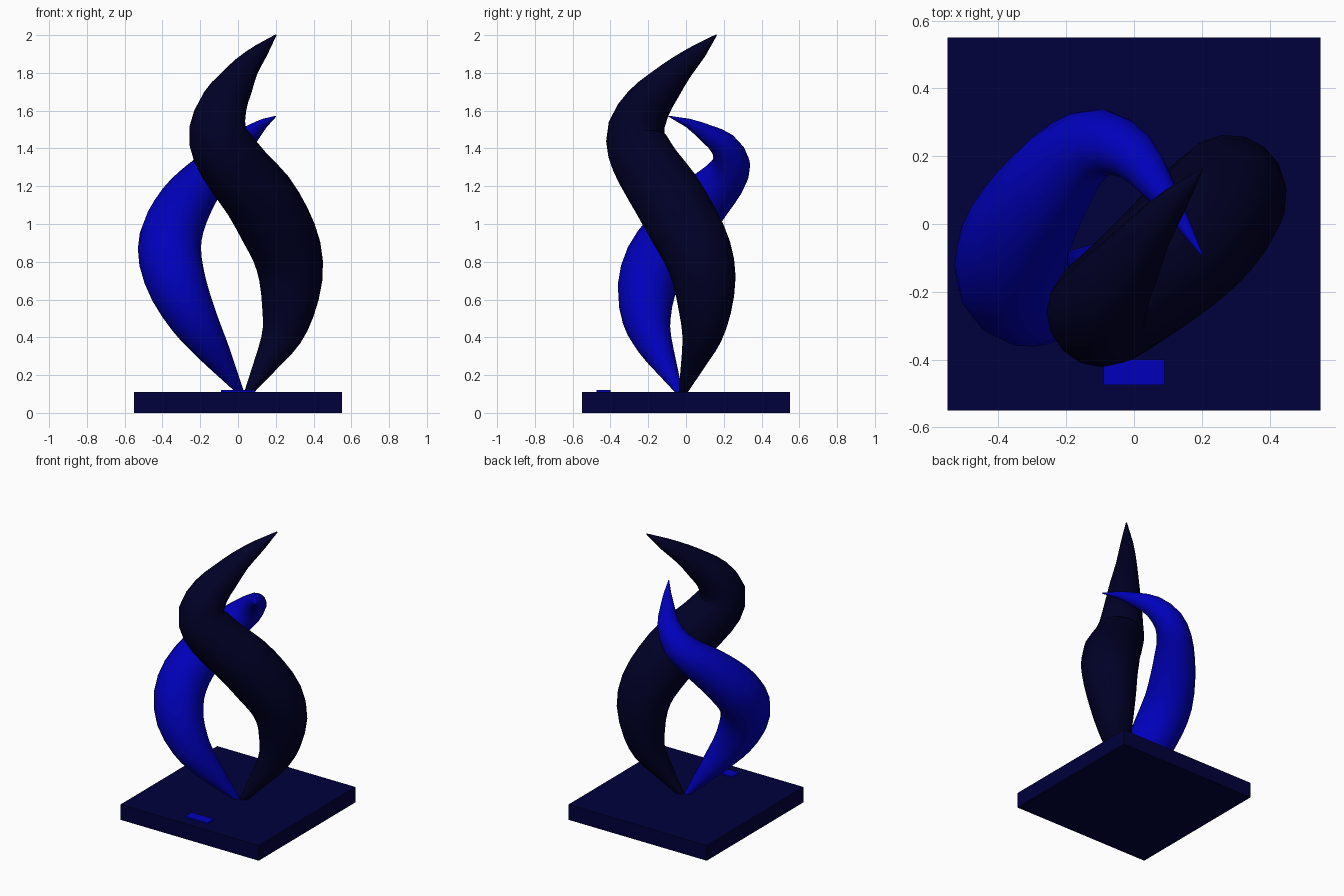
import bpy, math
from mathutils import Vector

if "Cube" in bpy.data.objects:
    bpy.data.objects.remove(bpy.data.objects["Cube"])


def material(name, color):
    m = bpy.data.materials.new(name)
    m.diffuse_color = (*color, 1)
    m.use_nodes = True
    m.node_tree.nodes["Principled BSDF"].inputs["Base Color"].default_value = m.diffuse_color
    return m


def box(name, center, size, mat):
    bpy.ops.mesh.primitive_cube_add(size=1, location=center)
    ob = bpy.context.object
    ob.name = name
    ob.scale = size
    bpy.ops.object.transform_apply(location=False, rotation=False, scale=True)
    ob.data.materials.append(mat)


def smooth_path(points):
    """Insert one Catmull-Rom midpoint in every span."""
    p = [Vector(q) for q in points]
    out = [p[0]]
    for i in range(len(p) - 1):
        if 0 < i < len(p) - 2:
            out.append((9 * (p[i] + p[i + 1]) - p[i - 1] - p[i + 2]) / 16)
        out.append(p[i + 1])
    return out


def horn(name, points, mat):
    """Tapered tube through (x, y, z, radius) points."""
    points = smooth_path(points)
    cu = bpy.data.curves.new(name, 'CURVE')
    cu.dimensions = '3D'
    cu.twist_mode = 'MINIMUM'
    cu.bevel_depth = 1
    cu.bevel_resolution = 6
    cu.use_fill_caps = True
    sp = cu.splines.new('POLY')
    sp.points.add(len(points) - 1)
    for p, (x, y, z, r) in zip(sp.points, points):
        p.co = (x, y, z, 1)
        p.radius = r
    ob = bpy.data.objects.new(name, cu)
    bpy.context.collection.objects.link(ob)
    bpy.ops.object.select_all(action='DESELECT')
    ob.select_set(True)
    bpy.context.view_layer.objects.active = ob
    bpy.ops.object.convert(target='MESH')
    ob = bpy.context.object
    ob.name = name
    ob.data.materials.clear()
    ob.data.materials.append(mat)
    bpy.ops.object.shade_smooth_by_angle(angle=math.radians(60))


navy = material("navy", (0, 0, 0.045))
dark = material("dark_navy", (0, 0, 0.02))
blue = material("blue", (0, 0, 0.5))

# Square plinth with a small plate near its front edge
box("plinth", (0, 0, 0.055), (1.1, 1.1, 0.11), navy)
box("plate", (0, -0.4375, 0.11), (0.18, 0.075, 0.02), blue)

# Tall dark flame
horn("tall_flame", [
    (0.05, -0.02, 0.10, 0.02), (0.17, 0.05, 0.30, 0.075),
    (0.23, 0.085, 0.41, 0.108), (0.263, 0.1, 0.53, 0.138),
    (0.28, 0.097, 0.70, 0.168), (0.26, 0.06, 0.85, 0.184),
    (0.195, -0.015, 1.00, 0.193), (0.107, -0.102, 1.15, 0.19),
    (0.0, -0.19, 1.28, 0.178), (-0.08, -0.25, 1.40, 0.168),
    (-0.108, -0.262, 1.51, 0.15), (-0.075, -0.2, 1.635, 0.125),
    (-0.02, -0.12, 1.73, 0.1), (0.04, -0.03, 1.825, 0.071),
    (0.12, 0.07, 1.915, 0.042), (0.2, 0.16, 2.0, 0.004)], dark)

# Shorter blue flame, curling round the back
horn("short_flame", [
    (0.02, -0.03, 0.10, 0.015), (-0.11, -0.135, 0.30, 0.078),
    (-0.175, -0.18, 0.40, 0.105), (-0.237, -0.208, 0.50, 0.13),
    (-0.312, -0.21, 0.65, 0.155), (-0.357, -0.16, 0.80, 0.167),
    (-0.357, -0.07, 0.93, 0.165), (-0.31, 0.03, 1.05, 0.153),
    (-0.25, 0.12, 1.15, 0.137), (-0.18, 0.20, 1.235, 0.118),
    (-0.095, 0.24, 1.32, 0.1), (0.0, 0.2, 1.415, 0.074),
    (0.07, 0.11, 1.478, 0.05), (0.14, 0.01, 1.535, 0.024),
    (0.2, -0.09, 1.57, 0.003)], blue)
